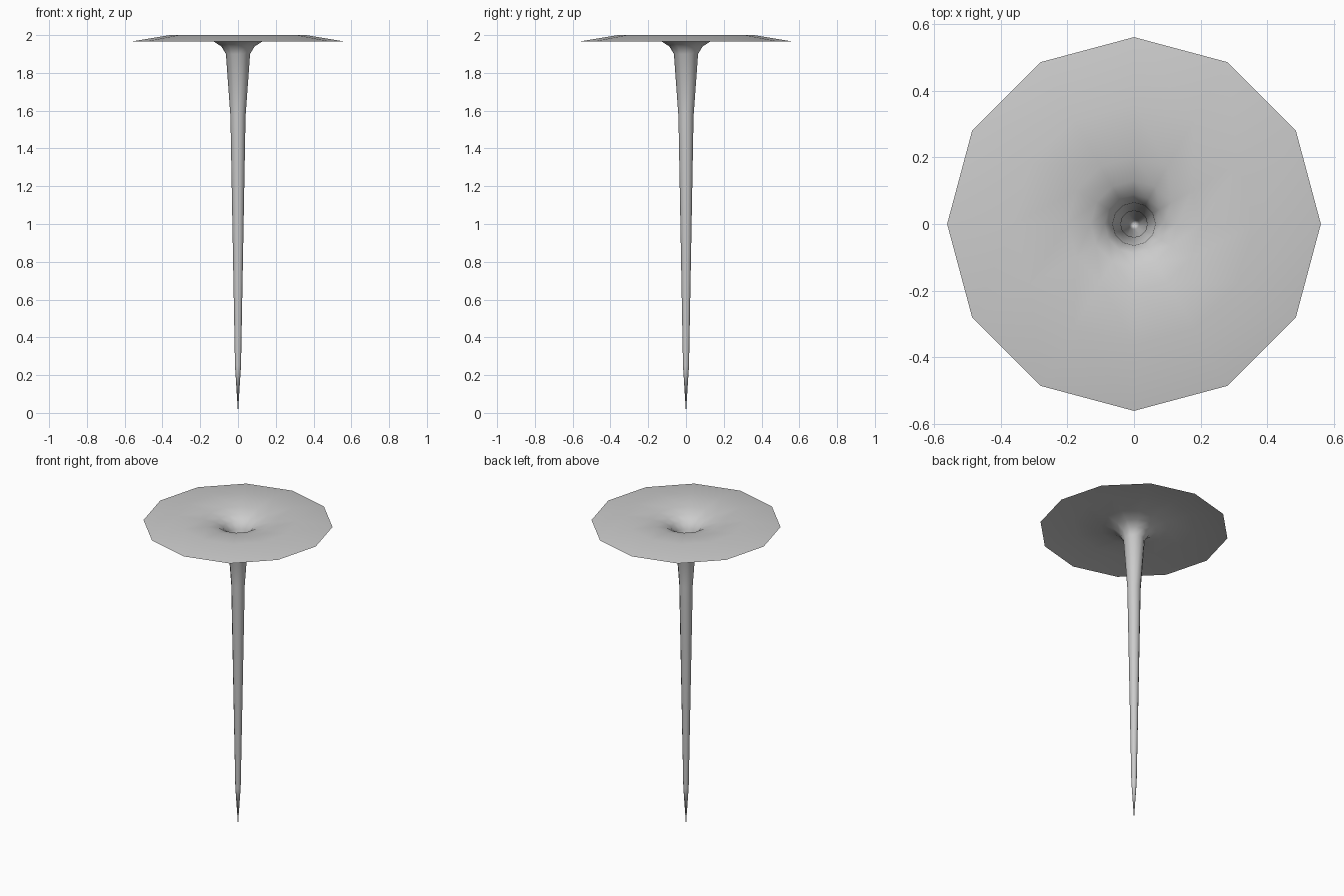
import bpy, bmesh, math

cube = bpy.data.objects.get("Cube")
if cube:
    bpy.data.objects.remove(cube, do_unlink=True)

SIDES = 12

# Plain grey for the whole funnel
grey = bpy.data.materials.new("light_grey")
grey.use_nodes = True
colour = (0.6, 0.6, 0.6, 1)
grey.diffuse_color = colour
grey.node_tree.nodes["Principled BSDF"].inputs["Base Color"].default_value = colour

# Radius and height from the pointed tip up the hollow stem to the drooping rim
profile = [(0.016, 0.25), (0.040, 1.57), (0.064, 1.90), (0.088, 1.94),
           (0.13, 1.967), (0.20, 1.985), (0.36, 2.0), (0.56, 1.967)]


def build_funnel(name):
    bm = bmesh.new()
    tip = bm.verts.new((0, 0, 0))
    rings = []
    for r, z in profile:
        angles = [math.tau * i / SIDES for i in range(SIDES)]
        rings.append([bm.verts.new((r * math.cos(a), r * math.sin(a), z)) for a in angles])
    for i in range(SIDES):
        j = (i + 1) % SIDES
        bm.faces.new((tip, rings[0][j], rings[0][i]))
        for low, high in zip(rings, rings[1:]):
            bm.faces.new((low[i], low[j], high[j], high[i]))
    mesh = bpy.data.meshes.new(name)
    bm.to_mesh(mesh)
    bm.free()
    mesh.materials.append(grey)
    mesh.shade_smooth()
    obj = bpy.data.objects.new(name, mesh)
    bpy.context.collection.objects.link(obj)
    return obj


build_funnel("funnel")
